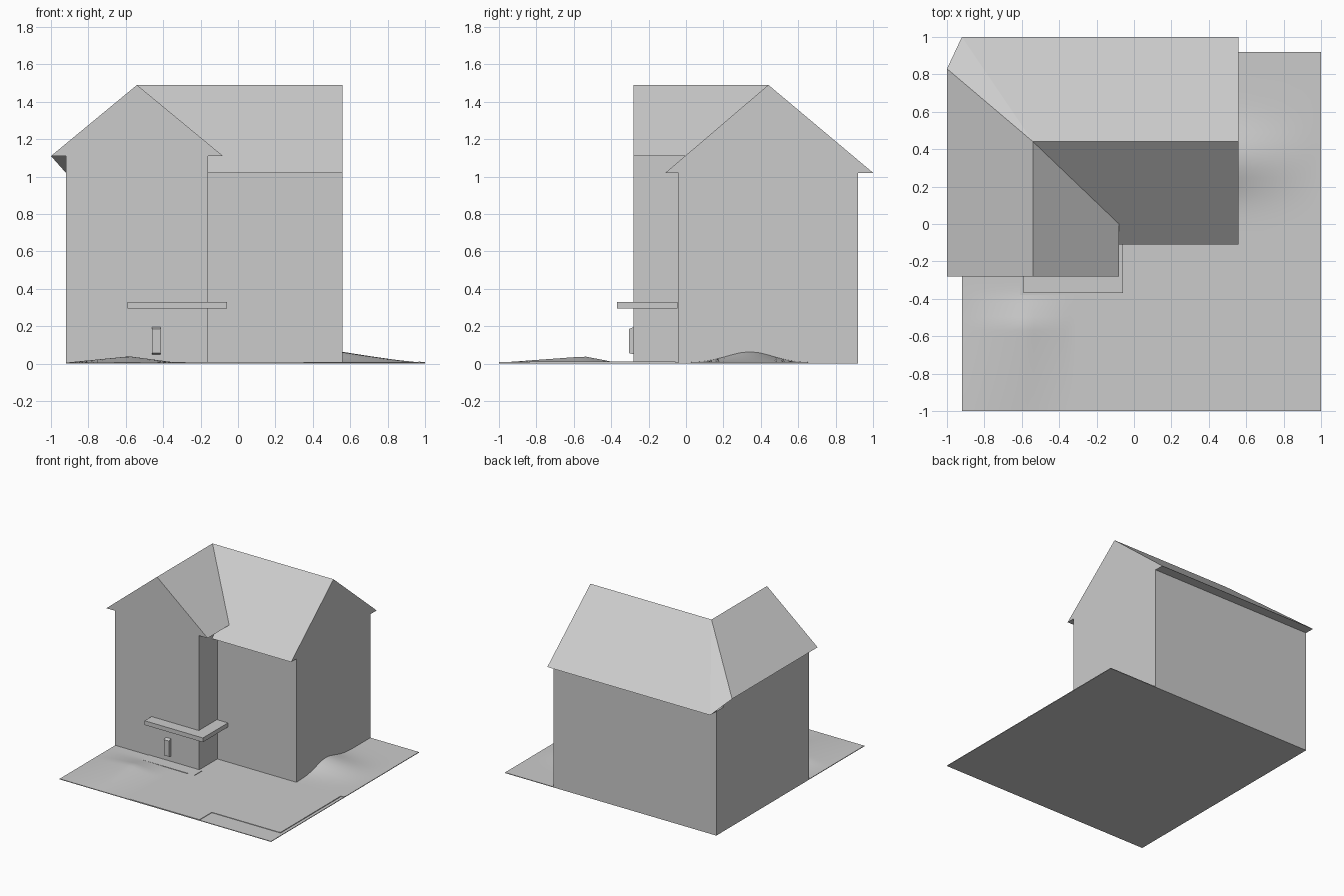
import bpy
import bmesh
from math import exp

cube = bpy.data.objects.get("Cube")
if cube:
    bpy.data.objects.remove(cube, do_unlink=True)

# Single plain finish
grey = bpy.data.materials.new("plain grey")
grey.use_nodes = True
colour = (0.6, 0.6, 0.6, 1)
grey.diffuse_color = colour
grey.node_tree.nodes["Principled BSDF"].inputs["Base Color"].default_value = colour


def finish(name, bm):
    bmesh.ops.recalc_face_normals(bm, faces=bm.faces)
    mesh = bpy.data.meshes.new(name)
    bm.to_mesh(mesh)
    bm.free()
    mesh.materials.append(grey)
    obj = bpy.data.objects.new(name, mesh)
    bpy.context.scene.collection.objects.link(obj)
    return obj


def slab(name, outline, bottom, top):
    """Extrude a flat outline between two heights."""
    bm = bmesh.new()
    face = bm.faces.new([bm.verts.new((x, y, bottom)) for x, y in outline])
    result = bmesh.ops.extrude_face_region(bm, geom=[face], use_keep_orig=True)
    for item in result["geom"]:
        if isinstance(item, bmesh.types.BMVert):
            item.co.z = top
    return finish(name, bm)


def block(name, left, right, front, back, bottom, top):
    outline = [(left, front), (right, front), (right, back), (left, back)]
    return slab(name, outline, bottom, top)


# Shared levels and wall lines
WEST, INNER, EAST = -0.92, -0.16, 0.56
WING, MAIN, REAR = -0.28, -0.04, 0.92
LOW, HIGH, RIDGE = 1.02, 1.11, 1.49

# Walls on an L-shaped footprint, with the taller wing on top
footprint = [(WEST, WING), (INNER, WING), (INNER, MAIN),
             (EAST, MAIN), (EAST, REAR), (WEST, REAR)]
slab("house_walls", footprint, 0, LOW)
block("wing_upper_wall", WEST, INNER, WING, 0.83, LOW, HIGH)

# Cross-gabled roof with flat soffits
points = {
    "peak": (-0.54, 0.44, RIDGE),
    "ridge_east": (EAST, 0.44, RIDGE),
    "ridge_front": (-0.54, WING, RIDGE),
    "eave_front_east": (EAST, -0.11, LOW),
    "eave_front_west": (INNER, -0.11, LOW),
    "eave_back_east": (EAST, 1, LOW),
    "eave_back_west": (WEST, 1, LOW),
    "hip_low": (-1, 0.83, HIGH),
    "wing_eave_west": (-1, WING, HIGH),
    "wing_eave_east": (-0.08, WING, HIGH),
    "valley": (-0.08, 0, HIGH),
    "valley_wall": (INNER, 0, HIGH),
    "wing_wall_east": (INNER, WING, HIGH),
    "wing_wall_west": (WEST, WING, HIGH),
    "hip_wall": (WEST, 0.83, HIGH),
    "main_wall_east": (EAST, MAIN, LOW),
    "main_wall_west": (INNER, MAIN, LOW),
    "rear_wall_east": (EAST, REAR, LOW),
    "rear_wall_west": (WEST, REAR, LOW),
}
panels = [
    # slopes
    "peak ridge_east eave_front_east eave_front_west valley_wall valley",
    "peak valley wing_eave_east ridge_front",
    "peak ridge_front wing_eave_west hip_low",
    "peak hip_low eave_back_west",
    "peak eave_back_west eave_back_east ridge_east",
    # gables
    "ridge_front wing_eave_west wing_wall_west wing_wall_east wing_eave_east",
    "ridge_east eave_front_east main_wall_east rear_wall_east eave_back_east",
    # soffits
    "wing_eave_east valley valley_wall wing_wall_east",
    "wing_eave_west wing_wall_west hip_wall hip_low",
    "hip_low hip_wall eave_back_west",
    "hip_wall rear_wall_west eave_back_west",
    "eave_front_east eave_front_west main_wall_west main_wall_east",
    "eave_back_east rear_wall_east rear_wall_west eave_back_west",
]
bm = bmesh.new()
corner = {key: bm.verts.new(co) for key, co in points.items()}
for panel in panels:
    bm.faces.new([corner[key] for key in panel.split()])
finish("roof", bm)

# Porch canopy and step
block("porch_canopy", -0.59, -0.06, -0.37, -0.045, 0.295, 0.33)
block("porch_step", -0.61, -0.13, -0.38, WING, 0, 0.009)

# Wall box with a sloping top
box = block("wall_box", -0.46, -0.415, -0.305, WING, 0.05, 0.195)
for vert in box.data.vertices:
    if vert.co.y < -0.3:
        vert.co.z += -0.01 if vert.co.z > 0.1 else 0.007

# Ground plate and paving
block("ground_base", WEST, 1, -1, REAR, 0, 0.005)
paving = [(-0.28, -1), (0.35, -1), (0.35, -0.84), (0.97, -0.84),
          (0.97, -0.055), (-0.06, -0.055), (-0.06, -0.38), (-0.19, -0.38)]
slab("paving", paving, 0, 0.009)
block("side_kerb", 0.965, 0.975, -0.84, -0.055, 0, 0.011)
block("wall_kerb", EAST, 1, -0.055, MAIN, 0, 0.009)


def mound(name, left, right, front, back, height):
    """Soft patch of earth whose height follows a rule."""
    bm = bmesh.new()
    bmesh.ops.create_grid(bm, x_segments=20, y_segments=20, size=0.5)
    for vert in bm.verts:
        x = left + (vert.co.x + 0.5) * (right - left)
        y = front + (vert.co.y + 0.5) * (back - front)
        vert.co = (x, y, 0.0055 + height(x, y))
    obj = finish(name, bm)
    for face in obj.data.polygons:
        face.use_smooth = True
    if obj.data.polygons[0].normal.z < 0:
        obj.data.flip_normals()


def side_height(x, y):
    fade = max(0, (1 - x) / 0.44) ** 1.3
    return 0.058 * fade * exp(-((y - 0.34) / 0.17) ** 2)


def front_height(x, y):
    across = max(0, 1 - abs(x + 0.58) / (0.34 if x < -0.58 else 0.25))
    along = max(0, 1 - abs(y + 0.54) / (0.46 if y < -0.54 else 0.17))
    return 0.035 * across * along


mound("side_mound", EAST, 1, MAIN, REAR, side_height)
mound("front_mound", WEST, -0.28, -1, WING, front_height)
